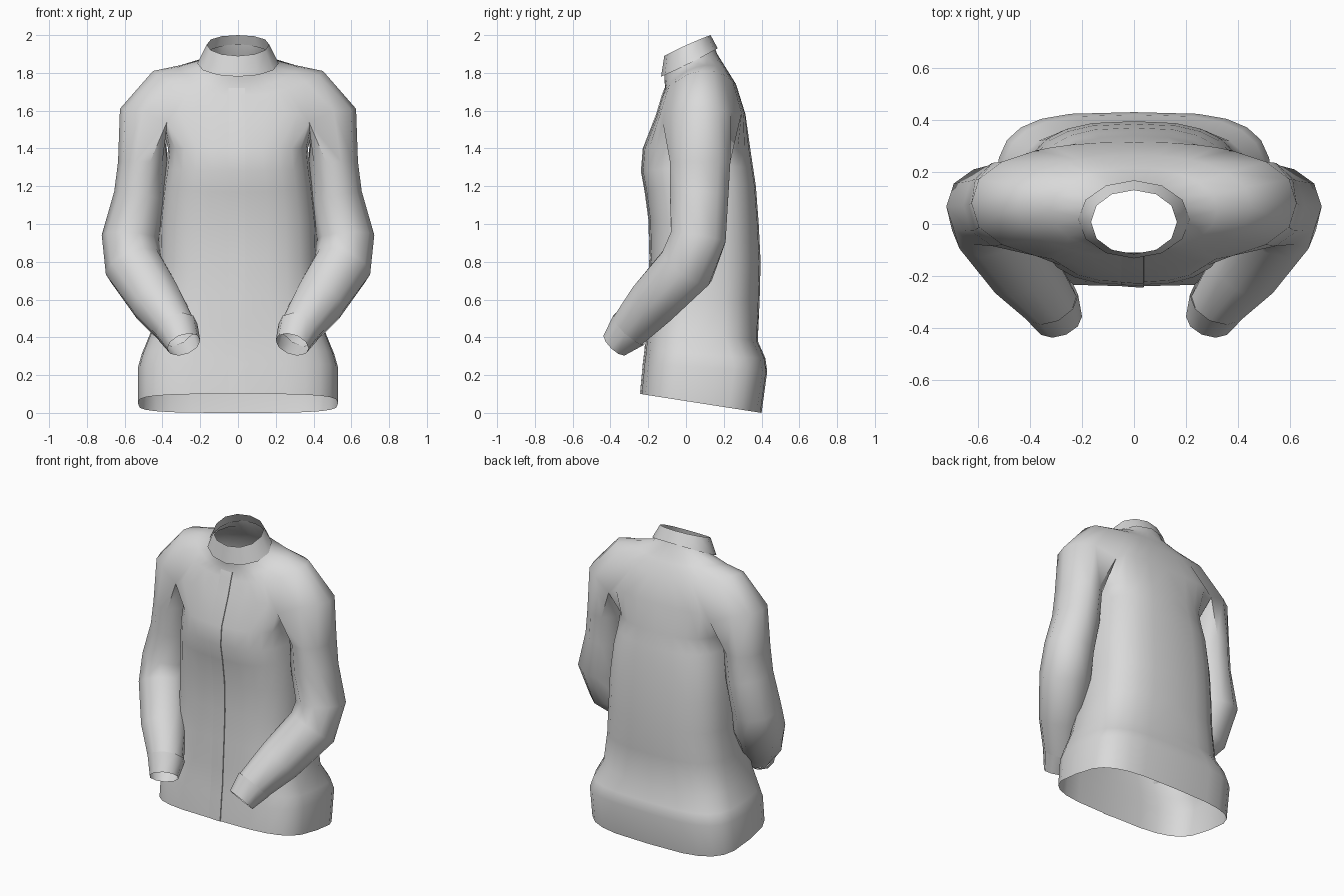
import bpy, bmesh
from math import sin, cos, radians, copysign
from mathutils import Vector

cube = bpy.data.objects.get("Cube")
if cube:
    bpy.data.objects.remove(cube, do_unlink=True)

cloth = bpy.data.materials.new("light_grey_cloth")
cloth.use_nodes = True
COLOUR = (0.7, 0.7, 0.7, 1)
cloth.diffuse_color = COLOUR
cloth.node_tree.nodes["Principled BSDF"].inputs["Base Color"].default_value = COLOUR


def half_ring(bm, angles, hw, yf, yb, zf, zs, zb, e):
    """Left half of a rounded, tilted cross-section, from front centre to back centre."""
    verts = []
    for a in angles:
        c, s = abs(cos(radians(a))), sin(radians(a))
        x = hw * c ** (2 / e) if abs(a) < 90 else 0
        t = copysign(abs(s) ** (2 / e), s)
        y = (yf + yb) / 2 + (yb - yf) / 2 * t
        z = zs + (zb - zf) / 2 * t + ((zf + zb) / 2 - zs) * s * s
        verts.append(bm.verts.new((x, y, z)))
    return verts


def bridge(bm, lower, upper, closed=False):
    n = len(lower)
    for i in range(n if closed else n - 1):
        j = (i + 1) % n
        bm.faces.new((lower[i], lower[j], upper[j], upper[i]))


def loft(bm, rings, closed=False):
    for lower, upper in zip(rings, rings[1:]):
        bridge(bm, lower, upper, closed)


def tube_ring(bm, centre, tangent, ru, rv):
    """Ten-sided sleeve ring, starting at the front inner corner."""
    t = tangent.normalized()
    u = (Vector((1, 0, 0)) - t * t.x).normalized()
    v = u.cross(t)
    return [bm.verts.new(centre + u * ru * cos(radians(a)) + v * rv * sin(radians(a)))
            for a in range(-108, 252, 36)]


def finish(name, bm, mirror=True, angle=60):
    bmesh.ops.recalc_face_normals(bm, faces=bm.faces)
    mesh = bpy.data.meshes.new(name)
    bm.to_mesh(mesh)
    bm.free()
    mesh.materials.append(cloth)
    obj = bpy.data.objects.new(name, mesh)
    bpy.context.collection.objects.link(obj)
    if mirror:
        mod = obj.modifiers.new("mirror", "MIRROR")
        mod.merge_threshold = 0.0005
    bpy.ops.object.select_all(action="DESELECT")
    obj.select_set(True)
    bpy.context.view_layer.objects.active = obj
    bpy.ops.object.shade_smooth_by_angle(angle=radians(angle))


# Torso rings from hem to chest: half width, front y, back y, front/side/back z, roundness
TORSO = [
    (.53, -.24, .40, .10, .05, .0, 3.5),
    (.53, -.225, .43, .26, .24, .22, 3.5),
    (.51, -.215, .42, .34, .31, .29, 3.3),
    (.465, -.21, .38, .45, .42, .38, 3),
    (.435, -.20, .39, .62, .60, .60, 2.8),
    (.42, -.19, .395, .82, .80, .80, 2.8),
    (.415, -.195, .385, 1.02, 1.0, 1.0, 2.8),
    (.395, -.215, .37, 1.17, 1.2, 1.2, 2.8),
    (.38, -.235, .355, 1.28, 1.3, 1.3, 2.7),
    (.37, -.225, .34, 1.40, 1.4, 1.4, 2.6),
]
# Shoulder rings, closing in towards the neck
SHOULDER = [
    (.625, -.155, .315, 1.58, 1.61, 1.58, 2.4),
    (.45, -.125, .265, 1.68, 1.81, 1.74, 2.2),
    (.32, -.11, .215, 1.72, 1.83, 1.82, 2.1),
    (.205, -.115, .165, 1.77, 1.85, 1.90, 2),
    (.185, -.113, .145, 1.82, 1.885, 1.95, 2),
]
bm = bmesh.new()
torso = [half_ring(bm, range(-90, 91, 15), *r) for r in TORSO]
front = [-90, -80, -71, -64, -57, -39, -19]
upper_angles = front + [0] + [-a for a in reversed(front)]
upper = [half_ring(bm, upper_angles, *r) for r in SHOULDER]

# Armpit line shared by the torso and the sleeve
armpit = [bm.verts.new(p) for p in ((.38, -.06, 1.49), (.39, .08, 1.47), (.38, .22, 1.49))]
wide = upper[0]
for corner in (wide[4], wide[10]):
    corner.co.z -= .05
loft(bm, torso + [wide[:5] + armpit + wide[10:]])
loft(bm, upper)

# Sleeve stations: centre, sideways radius, depth radius
SLEEVE = [
    ((.505, .075, 1.33), .13, .168),
    ((.52, .07, 1.15), .137, .162),
    ((.57, .065, .93), .152, .154),
    ((.55, .005, .775), .158, .158),
    ((.43, -.17, .59), .143, .14),
    ((.315, -.312, .43), .107, .107),
]
centres = [Vector(s[0]) for s in SLEEVE]
rings = [wide[4:11] + armpit[::-1]]
for i, (_, ru, rv) in enumerate(SLEEVE):
    ahead = centres[min(i + 1, len(centres) - 1)]
    behind = centres[max(i - 1, 0)]
    tangent = ahead - behind if i else Vector((0, 0, -1))
    rings.append(tube_ring(bm, centres[i], tangent, ru, rv))
loft(bm, rings, closed=True)
finish("jacket_body_and_sleeves", bm)

# Cuffs
bm = bmesh.new()
start, end = Vector((.325, -.297, .445)), Vector((.287, -.376, .362))
axis = end - start
loft(bm, [tube_ring(bm, start, axis, .116, .118),
          tube_ring(bm, end, axis, .092, .08)], closed=True)
finish("cuffs", bm)

# Standing collar
bm = bmesh.new()
loft(bm, [half_ring(bm, range(-90, 91, 30), *r) for r in (
    (.215, -.132, .168, 1.78, 1.85, 1.93, 2),
    (.165, -.115, .13, 1.89, 1.95, 2.0, 2.1))])
finish("collar", bm, angle=40)

# Front placket with a small raised overlap edge
bm = bmesh.new()
strips = []
for hw, yf, yb, zf, *_ in TORSO + SHOULDER[:3]:
    strips.append([bm.verts.new((x, yf + dy, zf))
                   for x, dy in ((-.05, .001), (0, -.003), (.037, -.004), (.038, .001))])
loft(bm, strips)
finish("front_placket", bm, mirror=False, angle=40)
